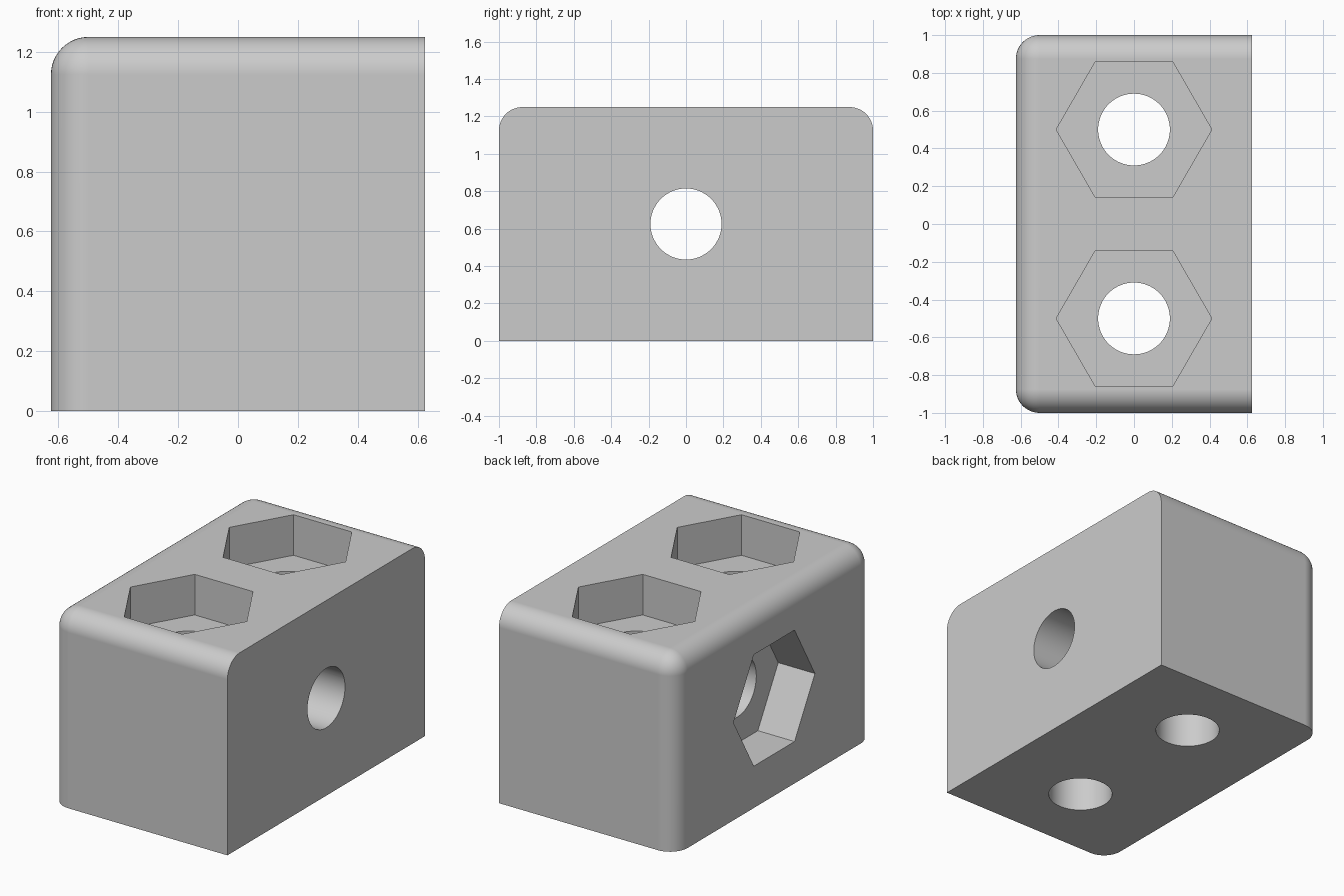
import bpy
import bmesh
from math import pi
from mathutils import Matrix

if "Cube" in bpy.data.objects:
    bpy.data.objects.remove(bpy.data.objects["Cube"])

WIDTH, LENGTH, HEIGHT = 1.25, 2.0, 1.25
FILLET = 0.125
HOLE_RADIUS = 0.19
NUT_RADIUS = 0.412
NUT_DEPTH = 0.26

grey = bpy.data.materials.new("light grey")
grey.use_nodes = True
colour = (0.6, 0.6, 0.6, 1)
grey.diffuse_color = colour
grey.node_tree.nodes["Principled BSDF"].inputs["Base Color"].default_value = colour


def new_object(name, bm):
    mesh = bpy.data.meshes.new(name)
    bm.to_mesh(mesh)
    bm.free()
    mesh.materials.append(grey)
    obj = bpy.data.objects.new(name, mesh)
    bpy.context.collection.objects.link(obj)
    return obj


def prism(name, sides, radius, depth, matrix):
    """Prism centred on the given matrix, along its local z axis."""
    bm = bmesh.new()
    bmesh.ops.create_cone(bm, cap_ends=True, segments=sides, radius1=radius,
                          radius2=radius, depth=depth)
    # Put a corner of the prism on local +x
    corner = max(bm.verts, key=lambda v: v.co.y)
    if sides == 6 and abs(corner.co.x) < 0.01:
        bmesh.ops.rotate(bm, verts=bm.verts, matrix=Matrix.Rotation(pi / 2, 3, "Z"))
    bm.transform(matrix)
    return new_object(name, bm)


# Block, rounded on the top and left-hand edges, square on the base and +x face
bm = bmesh.new()
bmesh.ops.create_cube(bm, size=1)
bm.transform(Matrix.Translation((0, 0, HEIGHT / 2))
             @ Matrix.Diagonal((WIDTH, LENGTH, HEIGHT, 1)))


def is_rounded(edge):
    a, b = (v.co for v in edge.verts)
    on_base = a.z + b.z < 0.01
    on_mating_face = a.x > 0 and b.x > 0
    return not on_base and not on_mating_face


bmesh.ops.bevel(bm, geom=[e for e in bm.edges if is_rounded(e)], offset=FILLET,
                segments=12, profile=0.5, affect="EDGES")
block = new_object("mounting_block", bm)

# Bolt holes with hexagonal nut pockets: two from the top, one from the -x face
cutters = []
upright = [Matrix.Translation((0, y, HEIGHT / 2)) for y in (-0.5, 0.5)]
sideways = (Matrix.Translation((0, 0, HEIGHT / 2))
            @ Matrix.Rotation(-pi / 2, 4, "Y") @ Matrix.Rotation(pi / 2, 4, "Z"))
for frame in upright + [sideways]:
    cutters.append(prism("bolt_hole_cutter", 64, HOLE_RADIUS, 2 * HEIGHT, frame))
    pocket = frame @ Matrix.Translation((0, 0, HEIGHT / 2))
    cutters.append(prism("nut_pocket_cutter", 6, NUT_RADIUS, 2 * NUT_DEPTH, pocket))

bpy.ops.object.select_all(action="DESELECT")
bpy.context.view_layer.objects.active = block
block.select_set(True)
for cutter in cutters:
    cut = block.modifiers.new("cut", "BOOLEAN")
    cut.operation = "DIFFERENCE"
    cut.solver = "EXACT"
    cut.object = cutter
    bpy.ops.object.modifier_apply(modifier=cut.name)
    bpy.data.objects.remove(cutter)

# Smooth fillets and bores, with flat faces kept flat
bpy.ops.object.shade_smooth_by_angle(angle=pi / 6)
weighted = block.modifiers.new("weighted_normals", "WEIGHTED_NORMAL")
weighted.keep_sharp = True
